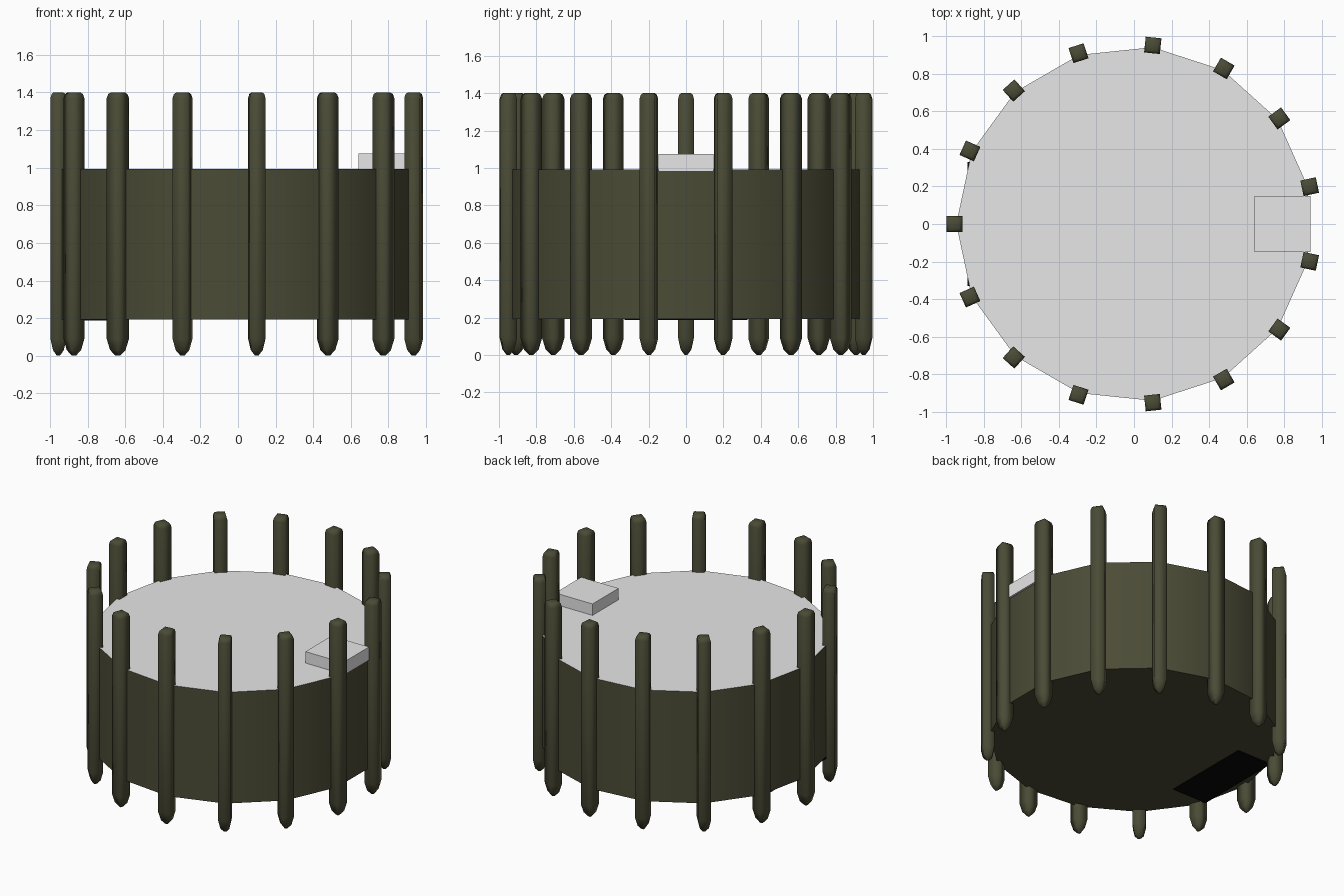
import bpy, bmesh, math

if "Cube" in bpy.data.objects:
    bpy.data.objects.remove(bpy.data.objects["Cube"])

N = 15                # sides of the drum, one post per corner
STEP = 2 * math.pi / N


def material(name, rgb):
    m = bpy.data.materials.new(name)
    m.diffuse_color = (*rgb, 1)
    m.use_nodes = True
    m.node_tree.nodes["Principled BSDF"].inputs["Base Color"].default_value = m.diffuse_color
    return m


olive = material("dark_olive", (0.07, 0.07, 0.037))
grey = material("light_grey", (0.8, 0.8, 0.8))
black = material("black", (0.002, 0.002, 0.002))


def make_object(name, bm, *mats):
    bmesh.ops.recalc_face_normals(bm, faces=bm.faces[:])
    me = bpy.data.meshes.new(name)
    bm.to_mesh(me)
    bm.free()
    for m in mats:
        me.materials.append(m)
    ob = bpy.data.objects.new(name, me)
    bpy.context.collection.objects.link(ob)
    return ob


def loft(bm, rings):
    """Skin a stack of equal-length rings and cap both ends."""
    rows = [[bm.verts.new(p) for p in r] for r in rings]
    n = len(rows[0])
    for a, b in zip(rows, rows[1:]):
        for i in range(n):
            j = (i + 1) % n
            bm.faces.new((a[i], a[j], b[j], b[i]))
    bm.faces.new(rows[0])
    bm.faces.new(rows[-1])


def box(name, lo, hi, mat):
    bm = bmesh.new()
    loft(bm, [[(lo[0], lo[1], z), (hi[0], lo[1], z), (hi[0], hi[1], z), (lo[0], hi[1], z)]
              for z in (lo[2], hi[2])])
    return make_object(name, bm, mat)


# drum body: olive sides and underside, grey top
bm = bmesh.new()
loft(bm, [[(0.945 * math.cos(math.pi + i * STEP), 0.945 * math.sin(math.pi + i * STEP), z)
           for i in range(N)] for z in (0.193, 0.993)])
bmesh.ops.recalc_face_normals(bm, faces=bm.faces[:])
for f in bm.faces:
    f.material_index = 1 if f.normal.z > 0.5 else 0
    f.smooth = abs(f.normal.z) < 0.5
for e in bm.edges:
    if abs(e.verts[0].co.z - e.verts[1].co.z) < 0.01:
        e.smooth = False
make_object("drum_body", bm, olive, grey)

# square posts with tapered feet and bevelled heads
PROFILE = [(0.0, 0.008), (0.03, 0.029), (0.09, 0.042), (1.37, 0.042), (1.392, 0.036), (1.4, 0.026)]
for k in range(N):
    a = math.pi + k * STEP
    ca, sa = math.cos(a), math.sin(a)
    rings = []
    for z, h in PROFILE:
        ring = []
        for u, v in ((-h, -h), (h, -h), (h, h), (-h, h)):
            r = 0.955 + u
            ring.append((r * ca - v * sa, r * sa + v * ca, z))
        rings.append(ring)
    bm = bmesh.new()
    loft(bm, rings)
    for f in bm.faces:
        f.smooth = True
    make_object(f"post_{k + 1}", bm, olive)

# raised block on the top and dark panel on the underside
box("top_block", (0.64, -0.148, 0.98), (0.938, 0.148, 1.075), grey)
box("underside_panel", (-0.885, -0.33, 0.188), (-0.61, 0.33, 0.196), black)
